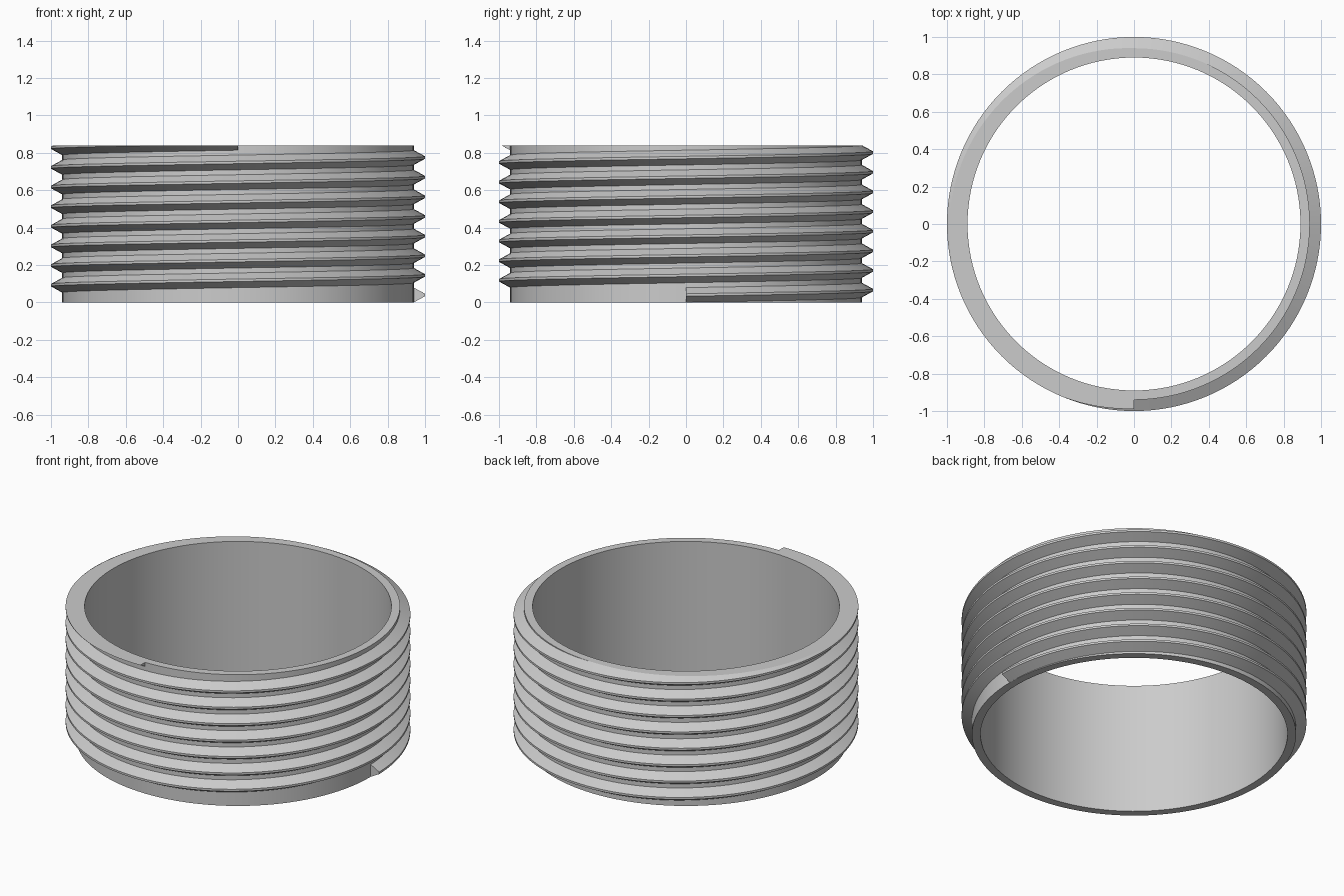
import bpy, bmesh, math

if "Cube" in bpy.data.objects:
    bpy.data.objects.remove(bpy.data.objects["Cube"])

SEG = 128                      # steps per turn
HEIGHT, BORE, ROOT, CREST = 0.84, 0.89, 0.94, 1.0
PITCH, TURNS = 0.105, 7.75
CENTRE = PITCH * 3 / 8         # height of the crest where the thread starts

metal = bpy.data.materials.new("light_grey")
metal.diffuse_color = (0.6, 0.6, 0.6, 1)
metal.use_nodes = True
metal.node_tree.nodes["Principled BSDF"].inputs["Base Color"].default_value = metal.diffuse_color


def finish(name, bm):
    bmesh.ops.recalc_face_normals(bm, faces=bm.faces)
    mesh = bpy.data.meshes.new(name)
    bm.to_mesh(mesh)
    bm.free()
    mesh.materials.append(metal)
    mesh.shade_smooth()
    mesh.set_sharp_from_angle(angle=math.radians(25))
    obj = bpy.data.objects.new(name, mesh)
    bpy.context.collection.objects.link(obj)


def sweep(bm, profile, steps, pitch, closed):
    """Turn an (r, z) profile about z, rising by pitch each turn."""
    rings = []
    for i in range(steps if closed else steps + 1):
        a = 2 * math.pi * i / SEG
        rings.append([bm.verts.new((r * math.cos(a), r * math.sin(a), z + pitch * i / SEG))
                      for r, z in profile])
    n = len(profile)
    for i in range(steps):
        p, q = rings[i], rings[(i + 1) % len(rings)]
        for k in range(n):
            m = (k + 1) % n
            bm.faces.new((p[k], q[k], q[m], p[m]))
    if not closed:
        bm.faces.new(rings[0])
        bm.faces.new(rings[-1])


# Plain tube
bm = bmesh.new()
sweep(bm, [(BORE, 0), (ROOT, 0), (ROOT, HEIGHT), (BORE, HEIGHT)], SEG, 0, True)
finish("tube_core", bm)

# Helical thread with a narrow flat crest, cut level with the tube's top
bm = bmesh.new()
half, tip = PITCH * 3 / 8, PITCH / 16
sweep(bm, [(ROOT, CENTRE - half), (CREST, CENTRE - tip),
           (CREST, CENTRE + tip), (ROOT, CENTRE + half)],
      int(SEG * TURNS), PITCH, False)
cut = bmesh.ops.bisect_plane(bm, geom=bm.verts[:] + bm.edges[:] + bm.faces[:],
                             plane_co=(0, 0, HEIGHT), plane_no=(0, 0, 1),
                             clear_outer=True)
rim = [e for e in cut["geom_cut"] if isinstance(e, bmesh.types.BMEdge)]
bmesh.ops.triangle_fill(bm, edges=rim, use_beauty=True, normal=(0, 0, 1))
finish("screw_thread", bm)
